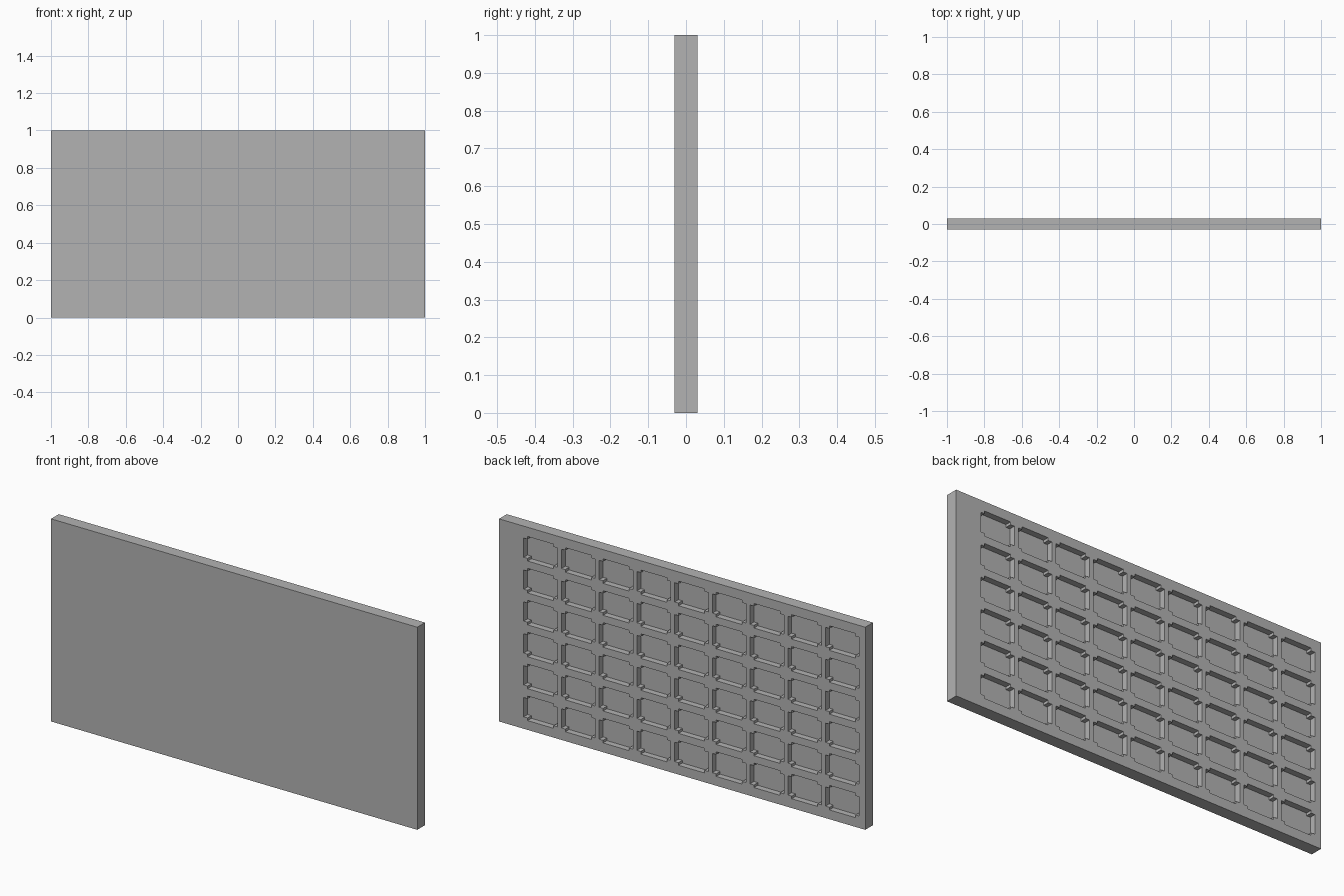
import bpy
import bmesh

if "Cube" in bpy.data.objects:
    bpy.data.objects.remove(bpy.data.objects["Cube"])

WIDTH, THICK, HEIGHT = 2.0, 0.06, 1.0
COLS, ROWS = 9, 6
PITCH_X, PITCH_Z = 0.206, 0.1575
CENTRE_X, CENTRE_Z = -0.051, 0.5
POCKET_W, POCKET_H, DEPTH = 0.184, 0.121, 0.03
NOTCH_X, NOTCH_Z = 0.021, 0.013

grey = bpy.data.materials.new("plain grey")
grey.use_nodes = True
grey.diffuse_color = (0.45, 0.45, 0.45, 1)
grey.node_tree.nodes["Principled BSDF"].inputs["Base Color"].default_value = grey.diffuse_color


def make_object(name, bm):
    bmesh.ops.recalc_face_normals(bm, faces=bm.faces)
    mesh = bpy.data.meshes.new(name)
    bm.to_mesh(mesh)
    bm.free()
    mesh.materials.append(grey)
    obj = bpy.data.objects.new(name, mesh)
    bpy.context.collection.objects.link(obj)
    return obj


def pocket_profile():
    """Rectangle with a small square step at each corner."""
    w, h = POCKET_W / 2, POCKET_H / 2
    points = []
    for sx, sz in ((1, 1), (-1, 1), (-1, -1), (1, -1)):
        step = [(w, h - NOTCH_Z), (w - NOTCH_X, h - NOTCH_Z), (w - NOTCH_X, h)]
        if sx * sz < 0:
            step.reverse()
        points += [(sx * x, sz * z) for x, z in step]
    return points


# Flat upright slab
bm = bmesh.new()
bmesh.ops.create_cube(bm, size=1)
bmesh.ops.scale(bm, vec=(WIDTH, THICK, HEIGHT), verts=bm.verts)
bmesh.ops.translate(bm, vec=(0, 0, HEIGHT / 2), verts=bm.verts)
panel = make_object("panel", bm)

# Grid of pocket cutters reaching in from the back
bm = bmesh.new()
floor_y = THICK / 2 - DEPTH
for col in range(COLS):
    for row in range(ROWS):
        cx = CENTRE_X + (col - (COLS - 1) / 2) * PITCH_X
        cz = CENTRE_Z + (row - (ROWS - 1) / 2) * PITCH_Z
        face = bm.faces.new([bm.verts.new((cx + x, floor_y, cz + z))
                             for x, z in pocket_profile()])
        new = bmesh.ops.extrude_face_region(bm, geom=[face], use_keep_orig=True)["geom"]
        bmesh.ops.translate(bm, vec=(0, DEPTH + 0.02, 0),
                            verts=[v for v in new if isinstance(v, bmesh.types.BMVert)])
cutter = make_object("pocket_cutter", bm)
cutter.hide_render = True

# Cut the pockets, then discard the helper
cut = panel.modifiers.new("pockets", "BOOLEAN")
cut.operation = "DIFFERENCE"
cut.solver = "EXACT"
cut.object = cutter
bpy.context.view_layer.objects.active = panel
panel.select_set(True)
bpy.ops.object.modifier_apply(modifier=cut.name)
bpy.data.objects.remove(cutter)
